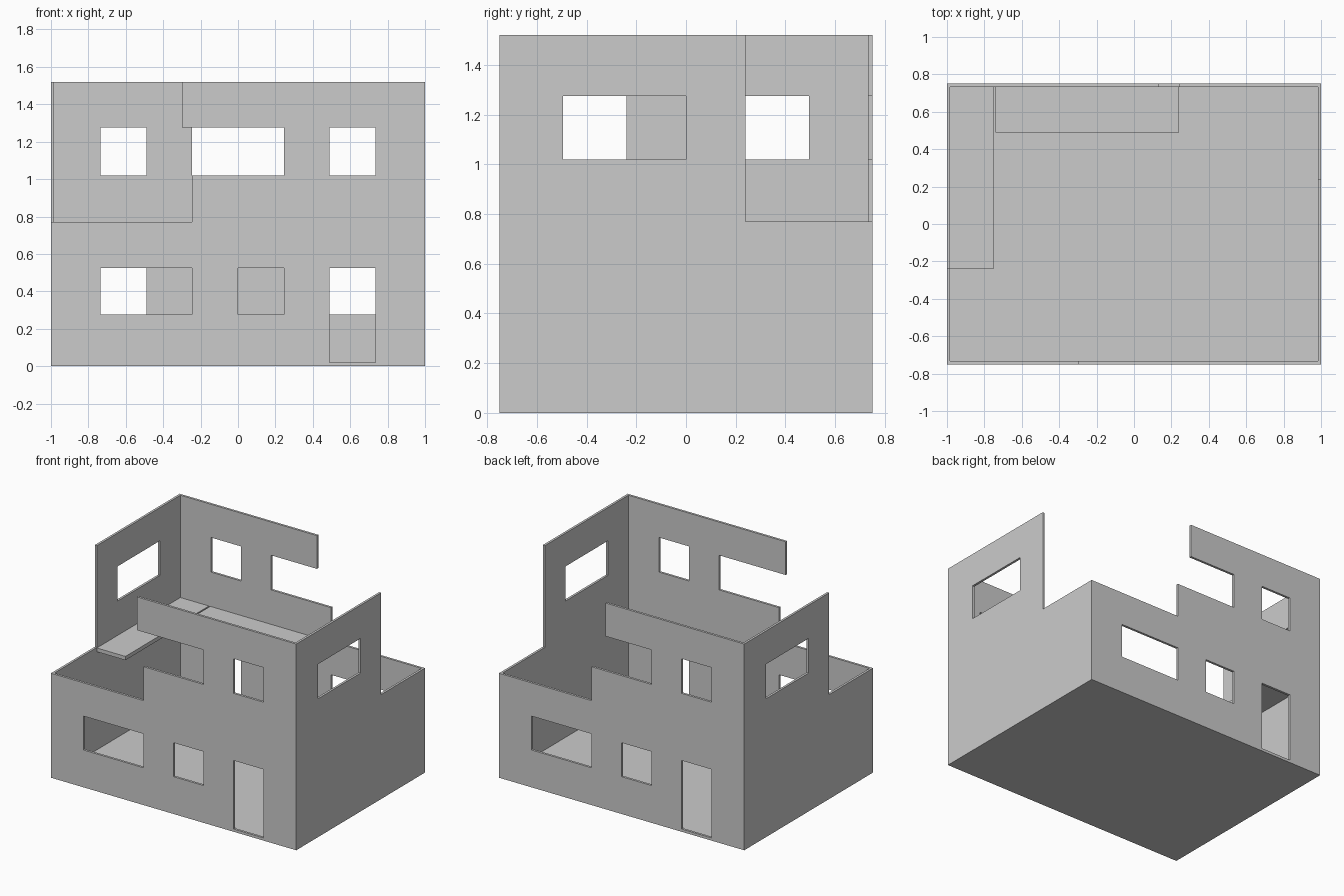
import bpy, bmesh, math
from mathutils import Matrix

if "Cube" in bpy.data.objects:
    bpy.data.objects.remove(bpy.data.objects["Cube"])

T = 0.017          # wall thickness
W, D, H = 2.0, 1.5, 1.52
MID = 0.77         # storey height

mat = bpy.data.materials.new("plain_grey")
mat.diffuse_color = (0.6, 0.6, 0.6, 1)
mat.use_nodes = True
mat.node_tree.nodes["Principled BSDF"].inputs["Base Color"].default_value = mat.diffuse_color


def finish(bm, name):
    bmesh.ops.recalc_face_normals(bm, faces=bm.faces)
    me = bpy.data.meshes.new(name)
    bm.to_mesh(me)
    bm.free()
    me.materials.append(mat)
    ob = bpy.data.objects.new(name, me)
    bpy.context.collection.objects.link(ob)
    return ob


def wall(name, u0, u1, depth, angle, cuts):
    """Panel in the xz plane at y=-depth, minus rectangles, turned about z."""
    us = sorted({u0, u1} | {u for c in cuts for u in c[:2] if u0 < u < u1})
    zs = sorted({0, H} | {z for c in cuts for z in c[2:] if 0 < z < H})
    bm = bmesh.new()
    for a, b in zip(us, us[1:]):
        for c, d in zip(zs, zs[1:]):
            mu, mz = (a + b) / 2, (c + d) / 2
            if any(k[0] < mu < k[1] and k[2] < mz < k[3] for k in cuts):
                continue
            bm.faces.new([bm.verts.new((u, -depth, z))
                          for u, z in ((a, c), (b, c), (b, d), (a, d))])
    bmesh.ops.remove_doubles(bm, verts=bm.verts, dist=1e-5)
    ext = bmesh.ops.extrude_face_region(bm, geom=bm.faces[:], use_keep_orig=True)
    new = [v for v in ext["geom"] if isinstance(v, bmesh.types.BMVert)]
    bmesh.ops.translate(bm, verts=new, vec=(0, T, 0))
    bmesh.ops.recalc_face_normals(bm, faces=bm.faces)
    bmesh.ops.dissolve_limit(bm, angle_limit=0.01, verts=bm.verts, edges=bm.edges)
    bm.transform(Matrix.Rotation(angle, 4, 'Z'))
    return finish(bm, name)


def slab(name, x0, x1, y0, y1, z0, z1):
    bm = bmesh.new()
    bmesh.ops.create_cube(bm, size=1)
    bm.transform(Matrix.Translation(((x0 + x1) / 2, (y0 + y1) / 2, (z0 + z1) / 2))
                 @ Matrix.Diagonal((x1 - x0, y1 - y0, z1 - z0, 1)))
    return finish(bm, name)


# Long walls: same openings, back is the front turned half way round
for name, angle, beam_start in (("front_wall", 0, -0.30), ("back_wall", math.pi, -0.13)):
    wall(name, -W / 2, W / 2, D / 2, angle, [
        (-0.735, -0.245, 0.275, 0.525),      # wide window
        (0.0, 0.245, 0.275, 0.525),          # small window
        (0.49, 0.735, 0.02, 0.525),          # door
        (0.49, 0.735, 1.02, 1.275),          # upper window
        (-1.1, -0.245, MID, 1.275),          # broken-away corner
        (-0.26, 0.245, 1.02, 1.275),         # open gap
        (-1.1, beam_start, 1.2, 1.6),        # end of the top beam
    ])

# Short walls: an upper window and a missing upper corner
for name, angle in (("right_wall", math.pi / 2), ("left_wall", -math.pi / 2)):
    wall(name, -D / 2 + T, D / 2 - T, W / 2, angle, [
        (-0.495, 0.0, 1.02, 1.275),
        (0.24, 1.0, MID, 1.6),
    ])

# Ground floor and the remains of the upper floor
slab("ground_floor", -W / 2 + T, W / 2 - T, -D / 2 + T, D / 2 - T, 0, 0.015)
slab("upper_floor_left", -W / 2 + T, -0.75, -0.24, D / 2 - T, 0.738, 0.766)
slab("upper_floor_back", -0.74, 0.24, 0.488, D / 2 - T, 0.738, 0.766)
